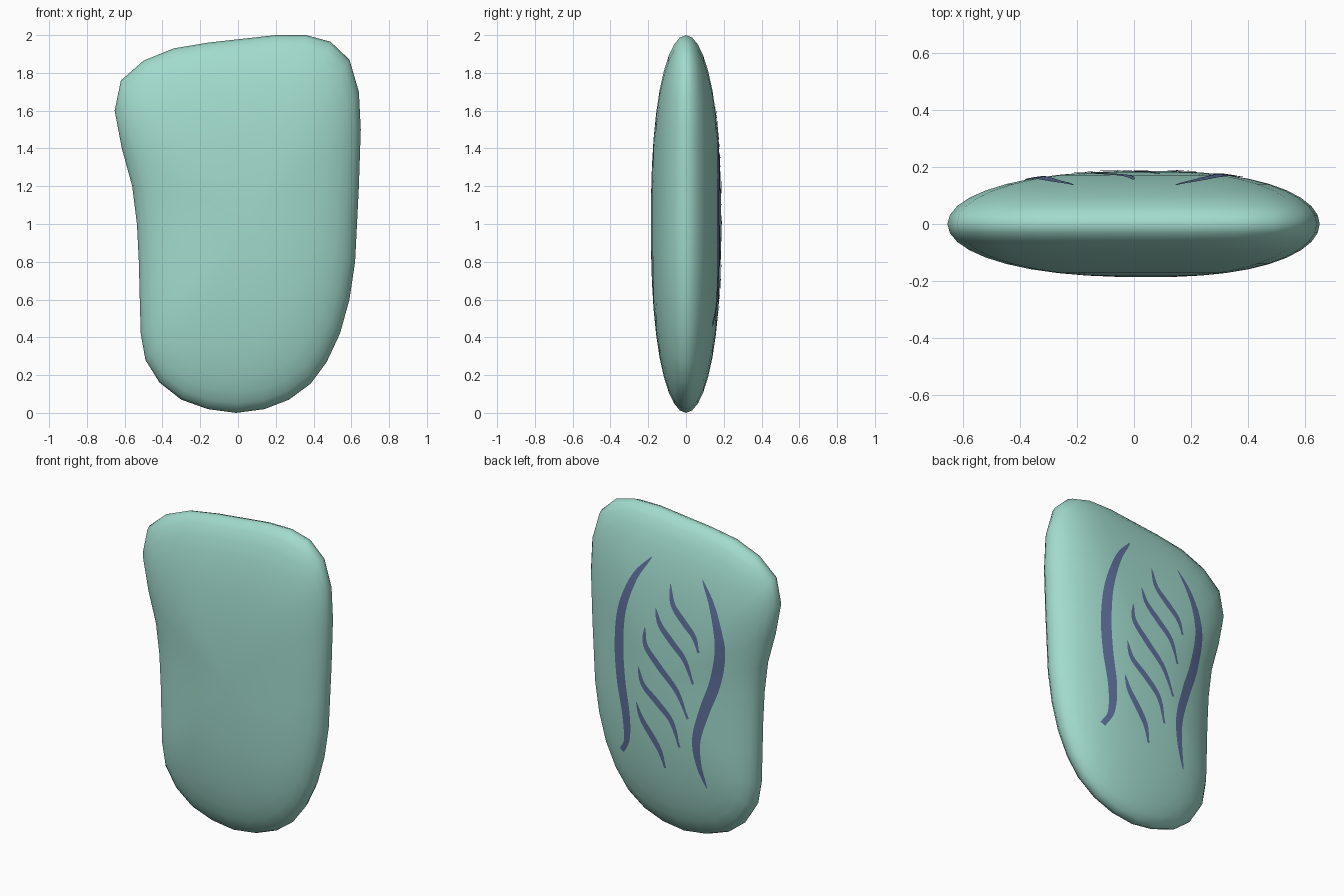
import bpy, bmesh, math
from mathutils import Vector
from mathutils.bvhtree import BVHTree

if "Cube" in bpy.data.objects:
    bpy.data.objects.remove(bpy.data.objects["Cube"])


def material(name, rgb):
    m = bpy.data.materials.new(name)
    m.diffuse_color = (*rgb, 1)
    m.use_nodes = True
    m.node_tree.nodes["Principled BSDF"].inputs["Base Color"].default_value = m.diffuse_color
    return m


MINT = material("mint", (0.36, 0.71, 0.61))
BLUE = material("slate blue", (0.115, 0.165, 0.34))


def make_object(name, bm, mat):
    mesh = bpy.data.meshes.new(name)
    bm.to_mesh(mesh)
    for p in mesh.polygons:
        p.use_smooth = True
    mesh.materials.append(mat)
    ob = bpy.data.objects.new(name, mesh)
    bpy.context.collection.objects.link(ob)
    return ob


# Pebble body: front outline shrunk in rings towards both domed faces
OUTLINE = [(0.2, 2), (0.36, 2), (0.49, 1.965), (0.59, 1.87), (0.64, 1.7), (0.65, 1.5),
           (0.64, 1.2), (0.63, 1), (0.62, 0.8), (0.59, 0.6), (0.54, 0.42), (0.47, 0.27),
           (0.385, 0.155), (0.27, 0.07), (0.14, 0.02), (-0.01, 0), (-0.16, 0.02),
           (-0.3, 0.07), (-0.415, 0.16), (-0.49, 0.28), (-0.515, 0.42), (-0.52, 0.6),
           (-0.525, 0.8), (-0.535, 1), (-0.56, 1.2), (-0.615, 1.4), (-0.653, 1.6),
           (-0.62, 1.76), (-0.5, 1.865), (-0.34, 1.93), (-0.16, 1.96), (0.02, 1.98)]
CX, CZ, DEPTH, RINGS = 0.05, 1.0, 0.186, 10

bm = bmesh.new()
rings = []
for k in range(-RINGS + 1, RINGS):
    t = math.cos(k / RINGS * math.pi / 2)
    y = math.copysign(DEPTH * math.sqrt(max(0, 1 - t ** 2.4)), k)
    rings.append([bm.verts.new((CX + (x - CX) * t, y, CZ + (z - CZ) * t)) for x, z in OUTLINE])
n = len(OUTLINE)
for a, b in zip(rings, rings[1:]):
    for i in range(n):
        j = (i + 1) % n
        bm.faces.new((a[i], a[j], b[j], b[i]))
for ring, y in ((rings[0], -DEPTH), (rings[-1], DEPTH)):
    tip = bm.verts.new((CX, y, CZ))
    for i in range(n):
        bm.faces.new((ring[i], ring[(i + 1) % n], tip))
bmesh.ops.recalc_face_normals(bm, faces=bm.faces)
make_object("pebble_body", bm, MINT)
surface = BVHTree.FromBMesh(bm)


def smooth_path(pts, steps=8):
    """Catmull-Rom curve through the points."""
    p = [Vector(q) for q in pts]
    p = [2 * p[0] - p[1]] + p + [2 * p[-1] - p[-2]]
    out = []
    for i in range(1, len(p) - 2):
        a, b, c, d = p[i - 1:i + 3]
        for s in range(steps):
            t = s / steps
            out.append(0.5 * (2 * b + (c - a) * t + (2 * a - 5 * b + 4 * c - d) * t * t
                              + (3 * b - a - 3 * c + d) * t ** 3))
    return out + [p[-2]]


def stroke(name, pts, half, end=0.0):
    """Tapered painted stroke laid on the back of the body."""
    path = smooth_path(pts)
    m = len(path) - 1
    bm = bmesh.new()
    rows = []
    for i, p in enumerate(path):
        tan = (path[min(i + 1, m)] - path[max(i - 1, 0)]).normalized()
        side = Vector((-tan.y, tan.x))
        u = i / m
        w = half * max(math.sin(math.pi * u) ** 0.6 if 0 < u < 1 else 0.08,
                       end if u > 0.5 else 0)
        row = []
        for s in (-1, -0.33, 0.33, 1):
            q = p + side * w * s
            y = surface.ray_cast(Vector((q.x, 1, q.y)), Vector((0, -1, 0)))[0].y
            row.append(bm.verts.new((q.x, y + 0.004, q.y)))
        rows.append(row)
    for a, b in zip(rows, rows[1:]):
        for i in range(3):
            f = bm.faces.new((a[i], a[i + 1], b[i + 1], b[i]))
            f.normal_update()
            if f.normal.y < 0:
                f.normal_flip()
    make_object(name, bm, BLUE)


# Two long curved strokes
stroke("long_stroke_right", [(0.145, 1.74), (0.25, 1.594), (0.328, 1.38), (0.35, 1.156),
                             (0.337, 0.94), (0.302, 0.72), (0.303, 0.557), (0.35, 0.465)],
       0.035, 0.5)
stroke("long_stroke_left", [(-0.213, 1.69), (-0.288, 1.557), (-0.337, 1.4), (-0.349, 1.262),
                            (-0.312, 1.066), (-0.247, 0.882), (-0.195, 0.692),
                            (-0.203, 0.535), (-0.247, 0.383)], 0.034)

# Five short S-shaped strokes between them
SHORT = [
    [(0, 1.616), (-0.027, 1.497), (-0.106, 1.411), (-0.18, 1.336), (-0.213, 1.245)],
    [(0.09, 1.447), (0.055, 1.353), (-0.03, 1.266), (-0.12, 1.176), (-0.175, 1.038)],
    [(0.16, 1.312), (0.153, 1.201), (0.058, 1.092), (-0.065, 0.967), (-0.14, 0.809)],
    [(0.205, 1.05), (0.169, 0.946), (0.065, 0.857), (-0.03, 0.761), (-0.078, 0.611)],
    [(0.22, 0.82), (0.184, 0.727), (0.112, 0.63), (0.06, 0.55), (0.03, 0.447)],
]
for i, pts in enumerate(SHORT):
    stroke(f"short_stroke_{i + 1}", pts, 0.021, 0.4)
